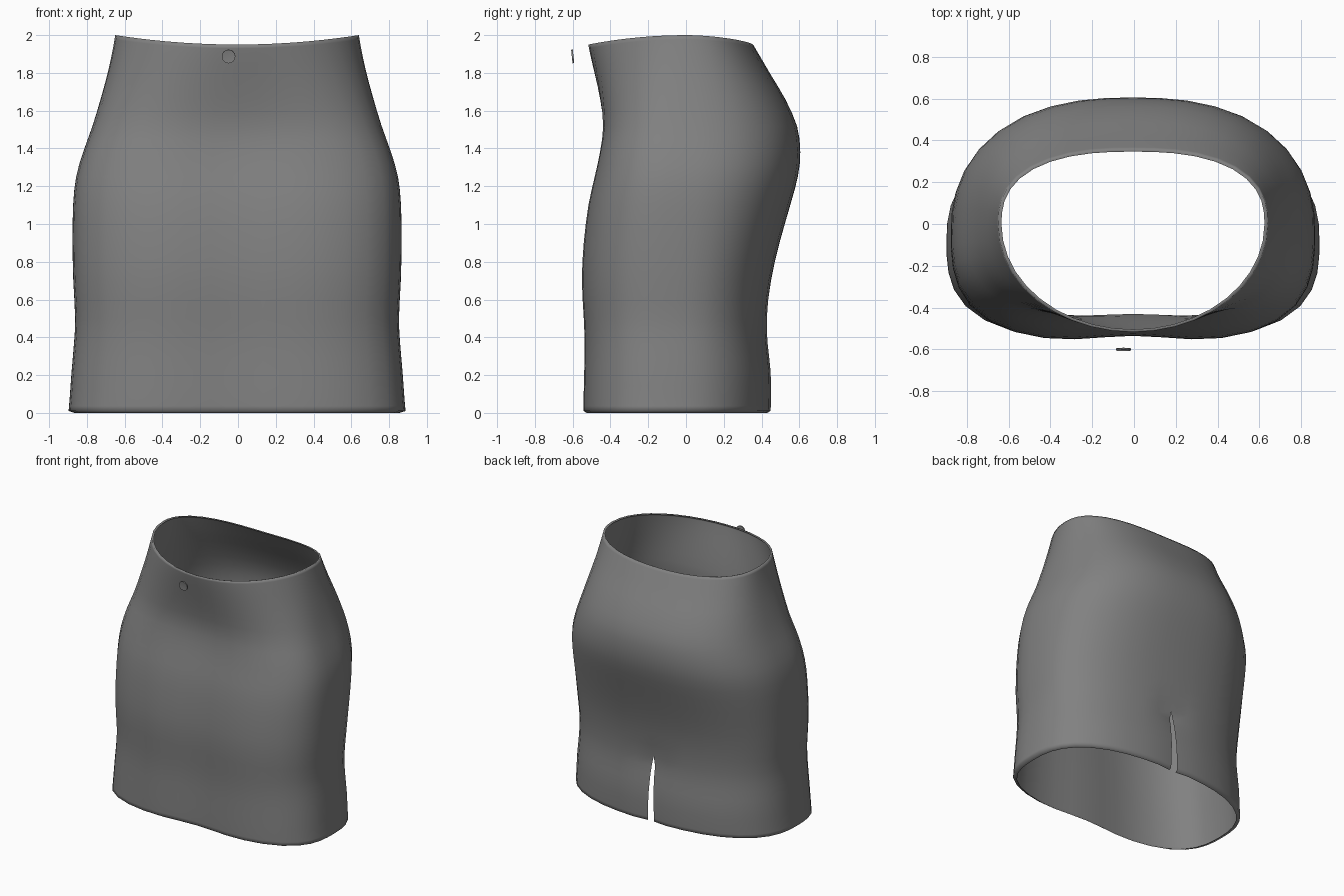
import bpy, bmesh, math
from mathutils import Vector, Matrix

cube = bpy.data.objects.get("Cube")
if cube:
    bpy.data.objects.remove(cube, do_unlink=True)

grey = bpy.data.materials.new("charcoal_grey")
grey.use_nodes = True
COLOR = (0.22, 0.22, 0.22, 1)
grey.diffuse_color = COLOR
grey.node_tree.nodes["Principled BSDF"].inputs["Base Color"].default_value = COLOR


def finish(bm, name):
    mesh = bpy.data.meshes.new(name)
    for f in bm.faces:
        f.smooth = True
    bm.to_mesh(mesh)
    bm.free()
    mesh.materials.append(grey)
    obj = bpy.data.objects.new(name, mesh)
    bpy.context.collection.objects.link(obj)
    return obj


# Body profile: height, half width, front depth, back depth
PROFILE = [Vector(p) for p in (
    (0.01, 0.892, -0.56, 0.45), (0.08, 0.886, -0.56, 0.452),
    (0.22, 0.876, -0.557, 0.45), (0.36, 0.864, -0.555, 0.435),
    (0.5, 0.857, -0.56, 0.43), (0.7, 0.867, -0.57, 0.45),
    (0.9, 0.871, -0.56, 0.495), (1.1, 0.868, -0.535, 0.552),
    (1.25, 0.852, -0.502, 0.592), (1.38, 0.815, -0.475, 0.605),
    (1.52, 0.765, -0.458, 0.588), (1.68, 0.717, -0.472, 0.525),
    (1.82, 0.68, -0.492, 0.45), (1.94, 0.655, -0.51, 0.387),
    (2.0, 0.645, -0.517, 0.355))]
SIDES = 40


def refine(points, steps=2):
    """Catmull-Rom subdivision of the profile rows."""
    out = []
    for i in range(len(points) - 1):
        p0, p1 = points[max(i - 1, 0)], points[i]
        p2, p3 = points[i + 1], points[min(i + 2, len(points) - 1)]
        for k in range(steps):
            t = k / steps
            out.append(0.5 * (2 * p1 + (p2 - p0) * t
                              + (2 * p0 - 5 * p1 + 4 * p2 - p3) * t ** 2
                              + (3 * p1 - p0 - 3 * p2 + p3) * t ** 3))
    return out + [points[-1]]


def ring(row, scale=1.0, lower=0.0):
    """Rounded cross-section, starting and ending at the back slit."""
    z, width, front, back = row
    up = z / 2
    mid = -0.08 * (1 - up)
    upper = max(0, (z - 1.4) / 0.6)
    gap = 0.012 + 0.016 * (1 - z / 0.5) if z < 0.49 else 0
    points = []
    for i in range(SIDES + 1):
        a = math.pi / 2 + math.tau * i / SIDES
        c, s = math.cos(a), math.sin(a)
        n = 2.5 if s > 0 else 3 - upper
        r = (abs(c) ** n + abs(s) ** n) ** (-1 / n)
        x = width * r * c
        y = mid + ((back - mid) if s > 0 else (mid - front)) * r * s
        if s < 0:    # shallow hollow down the front
            y += 0.035 * (1 - upper) * math.exp(-(x / 0.28) ** 2)
        else:        # pinched fabric at the head of the slit
            y -= 0.025 * math.exp(-(x / 0.06) ** 2 - ((z - 0.5) / 0.08) ** 2)
        if i in (0, SIDES):
            x = -gap if i == 0 else gap
            y -= 0.012 if gap else 0
        height = z - 0.05 * s * s * max(0, (z - 1.5) / 0.5) - lower
        points.append((x * scale - 0.005, mid + (y - mid) * scale, height))
    return points


# Skirt with turned-in hem and waist edge
rows = refine(PROFILE)
rings = [ring(PROFILE[0], 0.965, 0.01)]
rings += [ring(row) for row in rows]
rings.append(ring(PROFILE[-1], 0.975, 0.004))

bm = bmesh.new()
grid = [[bm.verts.new(p) for p in pts] for pts in rings]
for low, high in zip(grid, grid[1:]):
    for i in range(SIDES):
        bm.faces.new((low[i], low[i + 1], high[i + 1], high[i]))
bmesh.ops.remove_doubles(bm, verts=bm.verts, dist=0.0001)
finish(bm, "skirt")

# Small waist button standing off the front
bm = bmesh.new()
bmesh.ops.create_cone(bm, cap_ends=True, segments=20, radius1=0.036,
                      radius2=0.036, depth=0.009)
caps = [f for f in bm.faces if len(f.verts) > 4]
bmesh.ops.inset_individual(bm, faces=caps, thickness=0.006, depth=-0.001)
button = finish(bm, "waist_button")
button.matrix_world = (Matrix.Translation((-0.05, -0.6, 1.887))
                       @ Matrix.Rotation(math.radians(96), 4, 'X'))
bpy.ops.object.select_all(action='DESELECT')
button.select_set(True)
bpy.context.view_layer.objects.active = button
bpy.ops.object.shade_smooth_by_angle()
